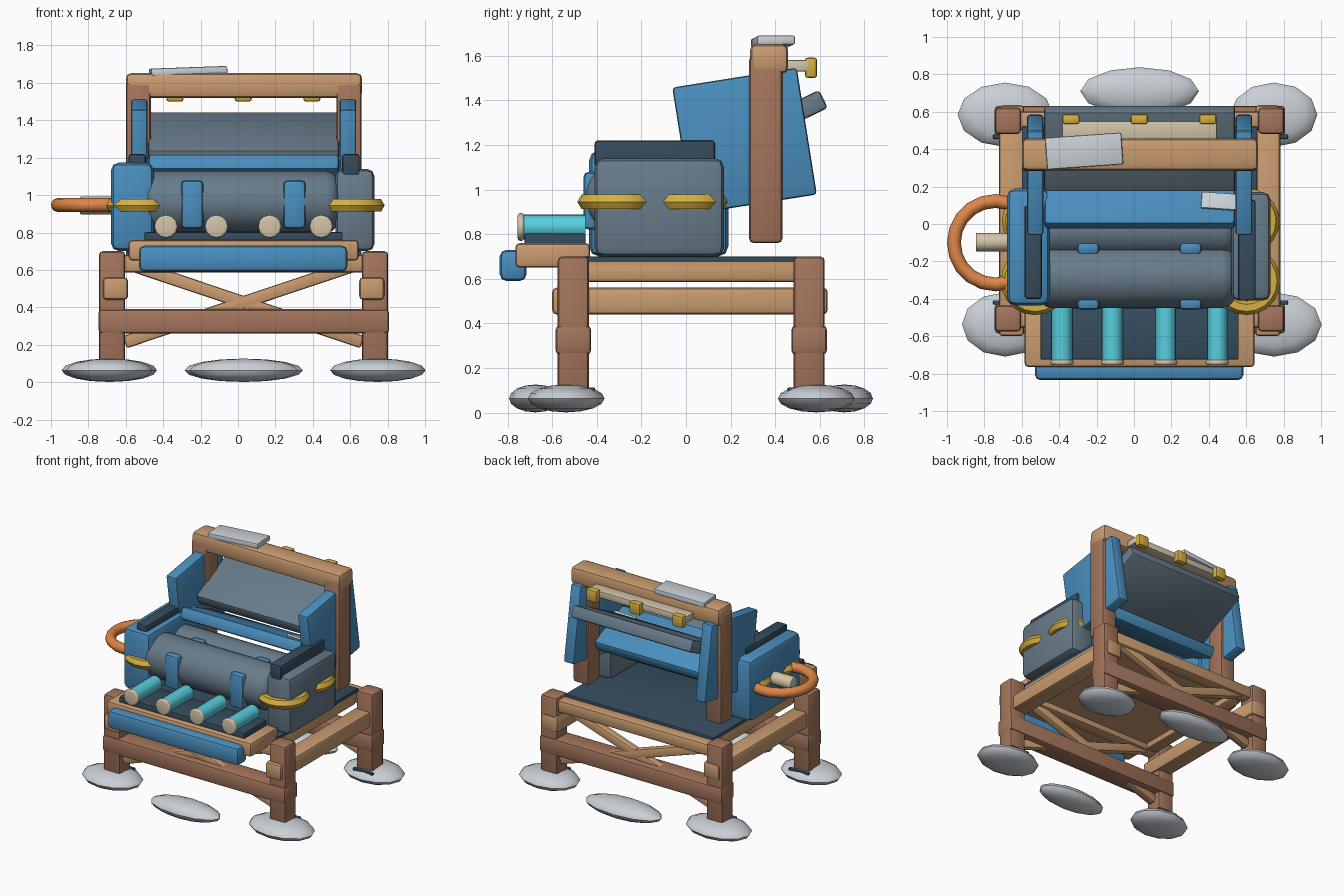
import bpy, bmesh, math
from mathutils import Matrix, Vector, Euler

cube = bpy.data.objects.get("Cube")
if cube:
    bpy.data.objects.remove(cube, do_unlink=True)


def material(name, r, g, b):
    lin = [(c / 255 / 12.92 if c < 11 else ((c / 255 + 0.055) / 1.055) ** 2.4) for c in (r, g, b)]
    m = bpy.data.materials.new(name)
    m.use_nodes = True
    m.diffuse_color = (*lin, 1)
    m.node_tree.nodes["Principled BSDF"].inputs["Base Color"].default_value = (*lin, 1)
    return m


BROWN = material("dark wood", 164, 117, 92)
TAN = material("light wood", 202, 156, 112)
BLUE = material("blue fabric", 74, 143, 191)
SLATE = material("slate fabric", 104, 123, 138)
NAVY = material("navy fabric", 54, 76, 94)
CYAN = material("cyan tube", 88, 206, 222)
GOLD = material("gold", 214, 176, 64)
CREAM = material("cream", 210, 196, 168)
ORANGE = material("orange rope", 222, 134, 70)
GREY = material("pale stone", 202, 208, 215)


def finish(name, bm, mat):
    bmesh.ops.recalc_face_normals(bm, faces=bm.faces)
    me = bpy.data.meshes.new(name)
    bm.to_mesh(me)
    bm.free()
    me.materials.append(mat)
    ob = bpy.data.objects.new(name, me)
    bpy.context.collection.objects.link(ob)
    bpy.ops.object.select_all(action='DESELECT')
    ob.select_set(True)
    bpy.context.view_layer.objects.active = ob
    bpy.ops.object.shade_smooth_by_angle(angle=math.radians(40))


def box(name, mat, x, y, z, bevel=0.02, tilt=(0, 0, 0)):
    """Rounded box from its x, y and z ranges, tilted in degrees about its centre."""
    bm = bmesh.new()
    bmesh.ops.create_cube(bm, size=1)
    bmesh.ops.scale(bm, vec=[r[1] - r[0] for r in (x, y, z)], verts=bm.verts)
    if bevel:
        bmesh.ops.bevel(bm, geom=bm.edges[:], offset=bevel, segments=2, profile=0.5, affect='EDGES')
    rot = Euler([math.radians(a) for a in tilt]).to_matrix().to_4x4()
    centre = Vector([sum(r) / 2 for r in (x, y, z)])
    bmesh.ops.transform(bm, matrix=Matrix.Translation(centre) @ rot, verts=bm.verts)
    finish(name, bm, mat)


def rod(name, mat, centre, radius, length, axis, sides=16, bevel=0.0):
    """Cylinder lying along the x or y axis."""
    bm = bmesh.new()
    bmesh.ops.create_cone(bm, cap_ends=True, segments=sides, radius1=radius, radius2=radius, depth=length)
    if bevel:
        rims = [e for e in bm.edges if abs(e.verts[0].co.z - e.verts[1].co.z) < 1e-5]
        bmesh.ops.bevel(bm, geom=rims, offset=bevel, segments=3, profile=0.5, affect='EDGES')
    rot = Matrix.Rotation(math.pi / 2, 4, 'Y' if axis == 'x' else 'X')
    bmesh.ops.transform(bm, matrix=Matrix.Translation(centre) @ rot, verts=bm.verts)
    finish(name, bm, mat)


def ring(name, mat, centre, major, minor, steps=20, sides=12):
    """Flat-lying torus."""
    bm = bmesh.new()
    loops = []
    for i in range(steps):
        a = math.tau * i / steps
        loop = []
        for j in range(sides):
            b = math.tau * j / sides
            r = major + minor * math.cos(b)
            loop.append(bm.verts.new((centre[0] + r * math.cos(a), centre[1] + r * math.sin(a),
                                      centre[2] + minor * math.sin(b))))
        loops.append(loop)
    for i in range(steps):
        p, q = loops[i], loops[(i + 1) % steps]
        for j in range(sides):
            k = (j + 1) % sides
            bm.faces.new((p[j], q[j], q[k], p[k]))
    finish(name, bm, mat)


def stone(name, x, y, rx, ry):
    bm = bmesh.new()
    bmesh.ops.create_uvsphere(bm, u_segments=12, v_segments=8, radius=1)
    bmesh.ops.scale(bm, vec=(rx, ry, 0.0625), verts=bm.verts)
    bmesh.ops.translate(bm, vec=(x, y, 0.0635), verts=bm.verts)
    finish(name, bm, GREY)


MID = 0.03  # centre line of the frame
SIDES = (("right", -1), ("left", 1))
ENDS = (("front", -0.505), ("back", 0.552))

# Base frame: legs, stretchers, crossed braces, foot stones
for end, y in ENDS:
    out = 1 if y > 0 else -1
    for side, s in SIDES:
        x = MID + s * 0.703
        box(f"{end}_{side}_leg", BROWN, (x - 0.07, x + 0.07), (y - 0.07, y + 0.07), (0.08, 0.7))
        rx = 0.255 if s != out else 0.232  # stones differ on opposite corners
        stone(f"{end}_{side}_foot", MID + s * 0.718, y + out * 0.032, rx, 0.172)
        strip_y = y - out * 0.085
        box(f"{end}_{side}_foot_strap", NAVY, (x - 0.08, x + 0.09), (strip_y - 0.012, strip_y + 0.012),
            (0.09, 0.113), 0.005)
        box(f"{end}_{side}_brace", TAN, (MID - 0.67, MID + 0.67), (y - 0.03, y + 0.03),
            (0.392, 0.46), 0.012, (0, s * 18.5, 0))
    box(f"{end}_lower_beam", BROWN, (-0.745, 0.808), (y - 0.08, y + 0.08), (0.26, 0.39))
    box(f"{end}_upper_rail", TAN, (-0.62, 0.68), (y - 0.05, y + 0.05), (0.585, 0.68))
stone("front_middle_stone", MID, -0.675, 0.29, 0.118)
stone("back_middle_stone", MID, 0.71, 0.317, 0.128)
for side, s in SIDES:
    x = MID + s * 0.685
    box(f"{side}_side_beam", TAN, (x - 0.067, x + 0.067), (-0.6, 0.635), (0.44, 0.56))
    x = MID + s * 0.58
    box(f"{side}_upper_rail", TAN, (x - 0.05, x + 0.05), (-0.46, 0.5), (0.585, 0.68))
box("deck", TAN, (-0.6, 0.66), (-0.5, 0.52), (0.63, 0.675), 0)
box("deck_mat", NAVY, (-0.6, 0.66), (-0.46, 0.52), (0.67, 0.7), 0.005)

# Front shelf with tray, bumper and capped tubes
box("front_shelf", TAN, (-0.585, 0.645), (-0.765, -0.43), (0.65, 0.76))
box("shelf_tray", NAVY, (-0.5, 0.56), (-0.725, -0.45), (0.74, 0.802), 0.008)
box("front_bumper", BLUE, (-0.53, 0.585), (-0.835, -0.715), (0.59, 0.73), 0.03)
for i, x in enumerate((-0.385, -0.115, 0.17, 0.445)):
    rod(f"tube_{i + 1}", CYAN, (x, -0.59, 0.832), 0.055, 0.28, 'y')
    rod(f"tube_cap_{i + 1}", CREAM, (x, -0.74, 0.832), 0.062, 0.03, 'y', 12, 0.012)

# Seat rolls and straps
rod("front_roll", SLATE, (0.015, -0.285, 0.965), 0.165, 1.05, 'x', 24, 0.07)
rod("back_roll", SLATE, (0.015, -0.03, 0.955), 0.14, 1.05, 'x', 24, 0.06)
for side, x in (("right", -0.245), ("left", 0.302)):
    for end, y in (("front", -0.425), ("back", -0.13)):
        box(f"{side}_{end}_strap", BLUE, (x - 0.06, x + 0.06), (y - 0.035, y + 0.035), (0.82, 1.08), 0.025)

# Arms with pads and rings
box("right_arm", BLUE, (-0.68, -0.45), (-0.435, 0.19), (0.7, 1.175), 0.045)
box("left_arm", SLATE, (0.52, 0.73), (-0.41, 0.17), (0.7, 1.14), 0.04)
box("right_arm_pad", NAVY, (-0.585, -0.493), (-0.4, 0.1), (1.14, 1.22), 0.015)
box("left_arm_pad", NAVY, (0.557, 0.65), (-0.41, 0.13), (1.1, 1.22), 0.015)
for side, x in (("right", -0.53), ("left", 0.602)):
    ring(f"{side}_front_arm_ring", GOLD, (x, -0.305, 0.945), 0.144, 0.038, sides=6)
    ring(f"{side}_back_arm_ring", GOLD, (x, 0.015, 0.945), 0.138, 0.038, sides=6)
ring("side_handle", ORANGE, (-0.74, -0.1, 0.947), 0.223, 0.037)
rod("side_peg", CREAM, (-0.74, -0.097, 0.945), 0.05, 0.21, 'x', 10, 0.006)

# Back frame: posts, tilted wings, top beam
for side, s in SIDES:
    x = MID + s * 0.563
    box(f"{side}_post", BROWN, (x - 0.067, x + 0.067), (0.283, 0.432), (0.76, 1.6))
    x = MID + s * 0.558
    box(f"{side}_wing", BLUE, (x - 0.044, x + 0.044), (-0.02, 0.545), (0.93, 1.505), 0.015, (9, 0, 0))
box("top_beam", TAN, (-0.6, 0.664), (0.287, 0.458), (1.52, 1.652), 0.028)
box("top_plate", GREY, (-0.47, -0.062), (0.305, 0.475), (1.643, 1.683), 0.008, (0, -2, 4))

# Seat back: blue slab falling to the rear, slate panel rising to the rear
box("back_slab", BLUE, (-0.48, 0.54), (-0.03, 0.355), (1.061, 1.151), 0.02, (-23, 0, 0))
box("slab_plate", GREY, (0.36, 0.55), (0.075, 0.168), (1.169, 1.187), 0.005, (-23, 0, -4))
box("sloping_panel", SLATE, (-0.48, 0.54), (0.165, 0.64), (1.257, 1.347), 0.015, (26, 0, 0))

# Rear rail with gold clips
box("rear_rail", CREAM, (-0.385, 0.443), (0.45, 0.55), (1.53, 1.58), 0.006)
for i, x in enumerate((-0.337, 0.028, 0.395)):
    box(f"rail_clip_{i + 1}", GOLD, (x - 0.046, x + 0.046), (0.533, 0.588), (1.5, 1.592), 0.014)
